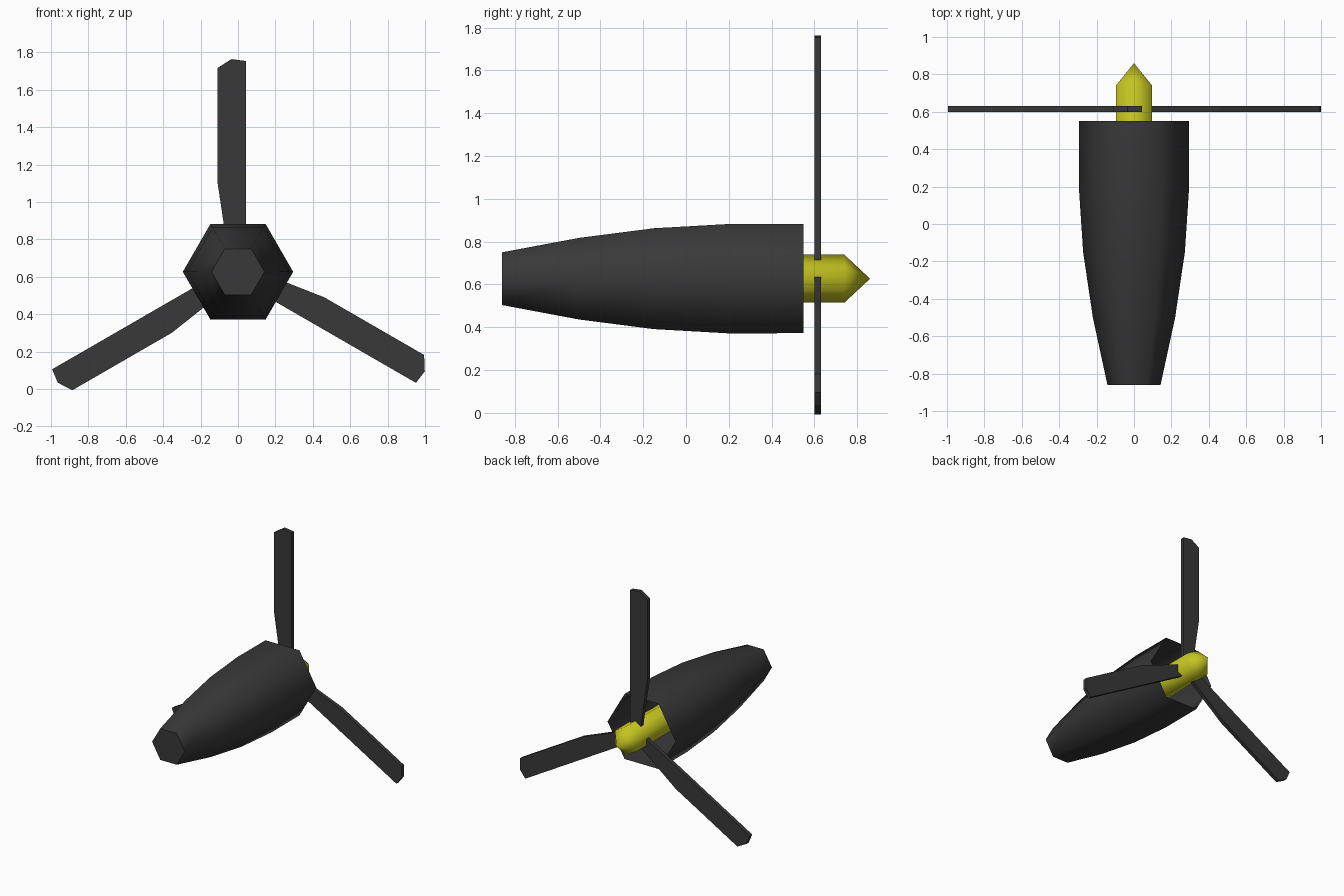
import bpy, bmesh, math
from mathutils import Matrix

if "Cube" in bpy.data.objects:
    bpy.data.objects.remove(bpy.data.objects["Cube"])

ZC = 0.627          # height of the engine axis
BLADE_ZC = 0.631    # height of the propeller rotation centre


def material(name, rgb):
    m = bpy.data.materials.new(name)
    m.diffuse_color = (*rgb, 1)
    m.use_nodes = True
    m.node_tree.nodes["Principled BSDF"].inputs["Base Color"].default_value = m.diffuse_color
    return m


def finish(name, bm, mat, smooth_angle=None):
    bmesh.ops.recalc_face_normals(bm, faces=bm.faces)
    mesh = bpy.data.meshes.new(name)
    bm.to_mesh(mesh)
    bm.free()
    mesh.materials.append(mat)
    ob = bpy.data.objects.new(name, mesh)
    bpy.context.collection.objects.link(ob)
    if smooth_angle:
        bpy.ops.object.select_all(action='DESELECT')
        ob.select_set(True)
        bpy.context.view_layer.objects.active = ob
        bpy.ops.object.shade_smooth_by_angle(angle=math.radians(smooth_angle))
    return ob


def hex_loft(name, profile, turn, mat, cap_start=True, tip=None):
    """Six-sided body along y from (y, radius) stations."""
    bm = bmesh.new()
    rings = []
    for y, r in profile:
        angles = [math.radians(turn + 60 * i) for i in range(6)]
        rings.append([bm.verts.new((r * math.cos(a), y, ZC + r * math.sin(a))) for a in angles])
    for a, b in zip(rings, rings[1:]):
        for i in range(6):
            j = (i + 1) % 6
            bm.faces.new((a[i], a[j], b[j], b[i]))
    if cap_start:
        bm.faces.new(rings[0])
    if tip is not None:
        t = bm.verts.new((0, tip, ZC))
        for i in range(6):
            bm.faces.new((rings[-1][i], rings[-1][(i + 1) % 6], t))
    return finish(name, bm, mat, 65)


dark = material("dark_grey", (0.04, 0.04, 0.04))
yellow = material("yellow", (0.55, 0.55, 0.015))

# Engine housing: closed at the narrow end, open towards the propeller
hex_loft("engine_housing",
         [(-0.86, 0.142), (-0.5, 0.22), (-0.15, 0.272), (0.2, 0.295), (0.55, 0.294)],
         0, dark)

# Pointed hub reaching into the housing
hex_loft("propeller_hub", [(0.15, 0.112), (0.74, 0.112)], 30, yellow, tip=0.86)

# Three flat blades, each turned 120 degrees about the axis
outline = [(-0.045, 0.04), (0.042, 0.04), (0.042, 1.123), (-0.035, 1.133),
           (-0.109, 1.086), (-0.109, 0.47), (-0.076, 0.25)]
for k in range(3):
    bm = bmesh.new()
    face = bm.faces.new([bm.verts.new((x, 0.60, r)) for x, r in outline])
    ext = bmesh.ops.extrude_face_region(bm, geom=[face])
    verts = [v for v in ext["geom"] if isinstance(v, bmesh.types.BMVert)]
    bmesh.ops.translate(bm, vec=(0, 0.03, 0), verts=verts)
    turn = Matrix.Translation((0, 0, BLADE_ZC)) @ Matrix.Rotation(math.radians(120 * k), 4, 'Y')
    bmesh.ops.transform(bm, matrix=turn, verts=bm.verts)
    finish(f"propeller_blade_{k + 1}", bm, dark)
